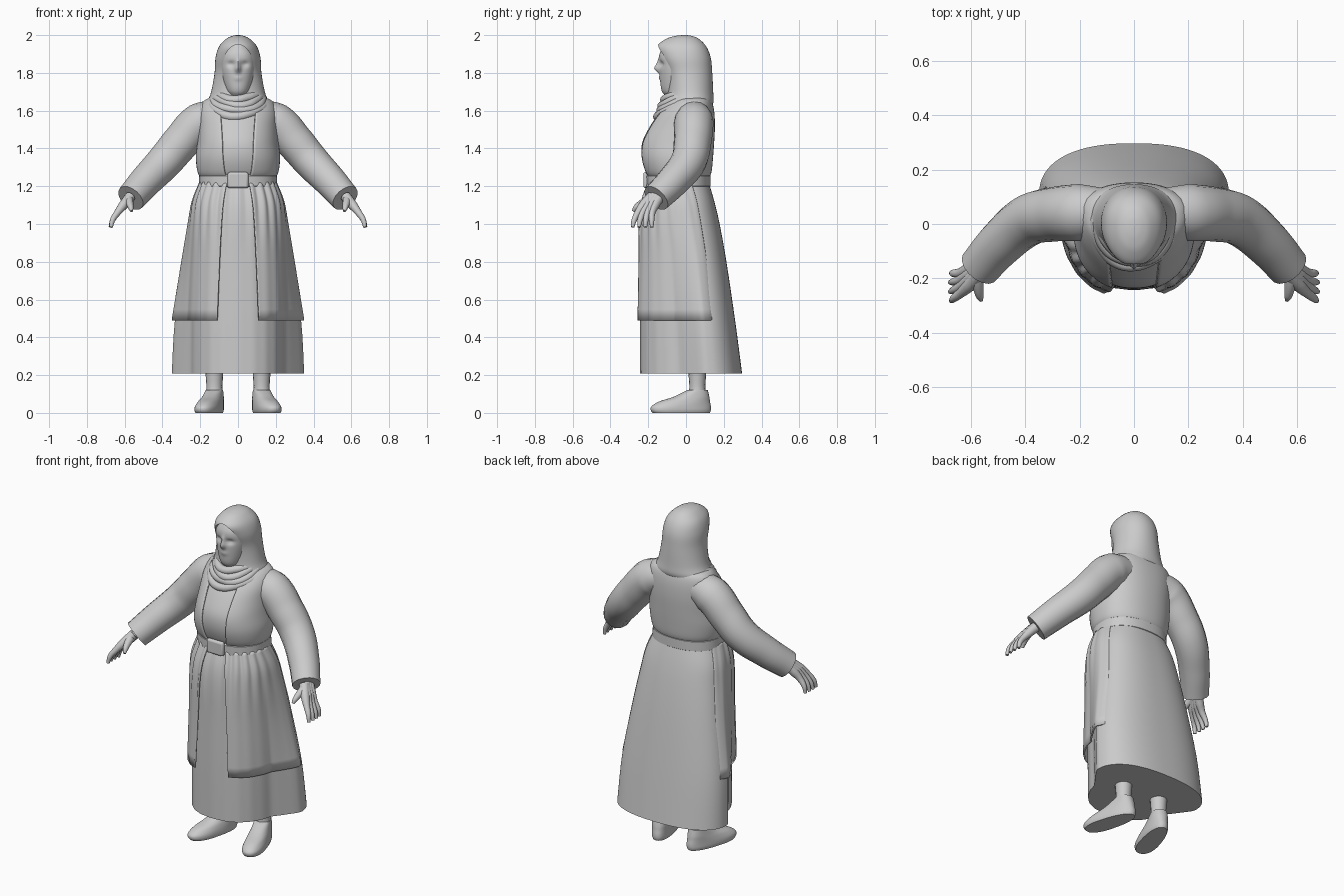
import bpy, bmesh, math
from mathutils import Vector

cube = bpy.data.objects.get("Cube")
if cube:
    bpy.data.objects.remove(cube, do_unlink=True)

grey = bpy.data.materials.new("plain_grey")
grey.use_nodes = True
colour = (0.6, 0.6, 0.6, 1)
grey.diffuse_color = colour
grey.node_tree.nodes["Principled BSDF"].inputs["Base Color"].default_value = colour


def finish(obj, angle=45):
    bpy.ops.object.select_all(action="DESELECT")
    obj.select_set(True)
    bpy.context.view_layer.objects.active = obj
    if obj.type == "CURVE":
        bpy.ops.object.convert(target="MESH")
        obj = bpy.context.view_layer.objects.active
    obj.data.materials.clear()
    obj.data.materials.append(grey)
    bpy.ops.object.shade_smooth_by_angle(angle=math.radians(angle))
    return obj


def smooth_rows(rows, steps):
    """Catmull-Rom interpolation of the cross-section rows."""
    result = []
    last = len(rows) - 1
    for i in range(last):
        a, b, c, d = (rows[max(0, min(last, i + k))] for k in (-1, 0, 1, 2))
        for s in range(steps):
            t = s / steps
            result.append([q + t / 2 * (r - p + t * (2*p - 5*q + 4*r - w + t * (3*q - p - 3*r + w)))
                           for p, q, r, w in zip(a, b, c, d)])
    return result + [list(rows[-1])]


def section_point(row, angle, power, grow):
    """Angle zero is the front; rows are height, half width, front, back, widest y, taper."""
    z, half, front, back, mid, taper = row
    s, c = math.sin(angle), math.cos(angle)
    depth = mid - front if c > 0 else back - mid
    side = math.copysign(abs(s) ** (2 / power), s)
    face = math.copysign(abs(c) ** (2 / power), c)
    narrow = 1 - taper * min(1, max(0, face) / 0.4)
    return Vector(((half + grow) * side * narrow, mid - (depth + grow) * face, z))


def loft(name, rows, n=64, power=2.2, grow=0, warp=None, span=None, thick=0.01, steps=4):
    rows = smooth_rows([tuple(r) + (0,) * (6 - len(r)) for r in rows], steps)
    bm = bmesh.new()
    rings = []
    for j, row in enumerate(rows):
        f = j / (len(rows) - 1)
        start, end = span(f) if span else (0, math.tau)
        ring = []
        for i in range(n):
            a = start + (end - start) * i / (n - 1 if span else n)
            p = section_point(row, a, power, grow)
            ring.append(bm.verts.new(warp(p, a) if warp else p))
        rings.append(ring)
    for low, high in zip(rings, rings[1:]):
        for i in range(n - 1 if span else n):
            k = (i + 1) % n
            bm.faces.new((low[i], low[k], high[k], high[i]))
    if not span:
        bm.faces.new(rings[0][::-1])
        bm.faces.new(rings[-1])
    bmesh.ops.recalc_face_normals(bm, faces=bm.faces)
    mesh = bpy.data.meshes.new(name)
    bm.to_mesh(mesh)
    bm.free()
    obj = bpy.data.objects.new(name, mesh)
    bpy.context.collection.objects.link(obj)
    finish(obj)
    if span:
        solid = obj.modifiers.new("thickness", "SOLIDIFY")
        solid.thickness = thick
        solid.offset = 0
    return obj


def tube(name, points, cyclic=False, sides=4):
    """Smooth tube through (x, y, z, radius) points."""
    curve = bpy.data.curves.new(name, "CURVE")
    curve.dimensions = "3D"
    curve.bevel_depth = 1
    curve.bevel_resolution = sides
    curve.use_fill_caps = True
    spline = curve.splines.new("BEZIER")
    spline.bezier_points.add(len(points) - 1)
    spline.use_cyclic_u = cyclic
    spline.resolution_u = 8
    for bp, (x, y, z, r) in zip(spline.bezier_points, points):
        bp.co = (x, y, z)
        bp.radius = r
        bp.handle_left_type = bp.handle_right_type = "AUTO"
    obj = bpy.data.objects.new(name, curve)
    bpy.context.collection.objects.link(obj)
    return finish(obj)


# Gathers below the belt; the overskirt stands off the skirt and sinks into it at the back
def pleats(p, a):
    gather = min(1, max(0, (p.z - 0.85) / 0.3))
    front = max(0, math.cos(a) + 0.4) / 1.4
    wave = 1 + (0.004 + 0.024 * gather) * front * math.cos(24 * a)
    return Vector((p.x * wave, p.y * wave, p.z))


def overlay(p, a):
    p = pleats(p, a)
    fade = min(1, max(-0.4, (math.cos(a) + 0.2) / 0.28))
    lift = fade * (0.07 - 0.035 * (p.z - 0.5) / 0.7)
    return Vector((p.x * (1 + lift * 0.8), p.y * (1 + lift * 1.6), p.z))


# Skirt, solid at the hem
skirt_rows = [
    (0.208, 0.35, -0.242, 0.297, 0.1, 0.25), (0.49, 0.334, -0.242, 0.26, 0.08, 0.22),
    (0.8, 0.287, -0.238, 0.214, 0.05, 0.13), (1, 0.255, -0.235, 0.178, 0.02, 0.05),
    (1.12, 0.233, -0.22, 0.15, 0, 0.01), (1.22, 0.195, -0.187, 0.12, -0.03, 0)]
loft("skirt", skirt_rows, n=130, power=2.4, warp=pleats)

# Open overskirt panels, one on each hip
for side, label in ((1, "left"), (-1, "right")):
    loft(label + "_overskirt", skirt_rows[1:], n=60, power=2.4, warp=overlay,
         span=lambda f, s=side: (s * (0.34 - 0.12 * f), s * 1.88))

# Torso and the open-fronted coat over it
torso_rows = [
    (1.245, 0.185, -0.185, 0.11, -0.03), (1.275, 0.203, -0.21, 0.124, -0.03),
    (1.35, 0.212, -0.234, 0.132, -0.02), (1.43, 0.204, -0.232, 0.138, 0),
    (1.51, 0.2, -0.195, 0.142, 0.02), (1.58, 0.198, -0.148, 0.14, 0.03),
    (1.63, 0.185, -0.1, 0.132, 0.04), (1.658, 0.155, -0.07, 0.12, 0.04), (1.675, 0.09, -0.05, 0.1, 0.04)]
loft("blouse", torso_rows, power=2.2)
loft("coat", torso_rows, n=90, power=2.2, grow=0.006,
     span=lambda f: (0.27 + 0.25 * f, math.tau - 0.27 - 0.25 * f))

# Belt and buckle
loft("belt", [(1.195, 0.2, -0.2, 0.124, -0.03), (1.2, 0.208, -0.21, 0.13, -0.03),
              (1.255, 0.206, -0.212, 0.13, -0.03), (1.262, 0.198, -0.205, 0.122, -0.03)],
     power=2.3, steps=1)
bpy.ops.mesh.primitive_cube_add(size=1, location=(0, -0.213, 1.232))
buckle = bpy.context.object
buckle.name = "buckle"
buckle.scale = (0.11, 0.026, 0.085)
bpy.ops.object.transform_apply(location=False, rotation=False, scale=True)
bevel = buckle.modifiers.new("rounding", "BEVEL")
bevel.width = 0.012
bevel.segments = 3
finish(buckle)


# Head with brow, nose and eye sockets
def features(p, a):
    def bump(x, z, wide, tall):
        return math.exp(-((abs(p.x) - x) / wide) ** 2 - ((p.z - z) / tall) ** 2)
    if p.y < -0.06:
        p.y += (0.014 * bump(0.036, 1.846, 0.022, 0.014) - 0.026 * bump(0, 1.822, 0.015, 0.02)
                - 0.012 * bump(0, 1.85, 0.01, 0.025) - 0.006 * bump(0, 1.772, 0.022, 0.012))
    return p


loft("head", [(1.64, 0.05, -0.06, 0.06, 0), (1.68, 0.055, -0.11, 0.06, -0.02),
              (1.71, 0.068, -0.13, 0.08, -0.03), (1.77, 0.084, -0.137, 0.1, -0.03),
              (1.84, 0.094, -0.14, 0.1, -0.03), (1.9, 0.09, -0.14, 0.09, -0.03),
              (1.95, 0.06, -0.115, 0.06, -0.02)], n=120, warp=features, steps=7)

# Hood with an oval face opening
hood = loft("hood", [
    (1.62, 0.165, -0.11, 0.135, 0.03), (1.65, 0.161, -0.115, 0.146, 0.03), (1.7, 0.142, -0.1, 0.144, 0.02),
    (1.8, 0.124, -0.105, 0.139, 0.01), (1.88, 0.119, -0.138, 0.131, 0),
    (1.94, 0.1, -0.153, 0.107, 0), (1.98, 0.063, -0.105, 0.068, -0.01),
    (1.996, 0.03, -0.055, 0.03, -0.01), (2, 0.004, -0.015, 0, -0.01)], power=2.1, steps=5)
bpy.ops.mesh.primitive_cylinder_add(vertices=64, radius=1, depth=0.3, location=(0, -0.2, 1.815),
                                    rotation=(math.pi / 2, 0, 0))
cutter = bpy.context.object
cutter.scale = (0.083, 0.135, 1)
cutter.hide_render = True
cut = hood.modifiers.new("opening", "BOOLEAN")
cut.operation = "DIFFERENCE"
cut.object = cutter
bpy.context.view_layer.objects.active = hood
bpy.ops.object.modifier_apply(modifier="opening")
bpy.data.objects.remove(cutter, do_unlink=True)
finish(hood)

# Scarf folds draped under the chin
for j in range(4):
    path = []
    for i in range(14):
        a = math.tau * i / 14
        low = (1 + math.cos(a)) / 2
        wobble = 0.005 * math.sin(3 * a + 2 * j)
        depth = 0.116 + 0.024 * low - 0.013 * j
        path.append(((0.14 - 0.013 * j) * math.sin(a), -0.01 - depth * math.cos(a) + wobble,
                     1.664 + 0.012 * j - (0.095 - 0.018 * j) * low ** 2 + wobble, 0.024))
    tube("scarf_fold", path, cyclic=True)

# Arms, hands, legs and shoes
for side, label in ((1, "left"), (-1, "right")):
    def limb(name, points):
        return tube(label + "_" + name, [(x * side, y, z, r) for x, y, z, r in points], sides=6)

    limb("sleeve", [(0.09, 0.045, 1.57, 0.085), (0.2, 0.042, 1.537, 0.105),
                    (0.3, 0.035, 1.435, 0.1), (0.385, 0.015, 1.335, 0.095),
                    (0.49, -0.07, 1.225, 0.086), (0.568, -0.158, 1.137, 0.078)])
    for i in range(4):
        o = i - 1.5
        limb("finger", [(0.57, -0.16 - 0.014 * o, 1.145, 0.028), (0.607, -0.195 - 0.02 * o, 1.1, 0.025),
                        (0.638, -0.217 - 0.025 * o, 1.06, 0.018),
                        (0.664, -0.228 - 0.031 * o, 1.02, 0.014),
                        (0.678 - 0.004 * abs(o), -0.232 - 0.034 * o, 0.983, 0.009)])
    limb("thumb", [(0.58, -0.175, 1.14, 0.026), (0.575, -0.225, 1.115, 0.021),
                   (0.568, -0.264, 1.088, 0.015), (0.563, -0.28, 1.068, 0.008)])
    limb("leg", [(0.125, 0.06, 0.07, 0.047), (0.125, 0.06, 0.14, 0.042), (0.125, 0.06, 0.35, 0.058)])
    shoe = loft(label + "_shoe", [
        (0, 0.057, -0.245, 0.068, -0.12), (0.015, 0.061, -0.255, 0.073, -0.12),
        (0.035, 0.06, -0.25, 0.073, -0.11), (0.06, 0.055, -0.21, 0.068, -0.06),
        (0.085, 0.05, -0.13, 0.064, -0.02), (0.122, 0.044, -0.05, 0.055, 0)], power=2.3)
    shoe.location = (side * 0.125, 0.06, 0)
    shoe.rotation_euler.z = side * 0.28
